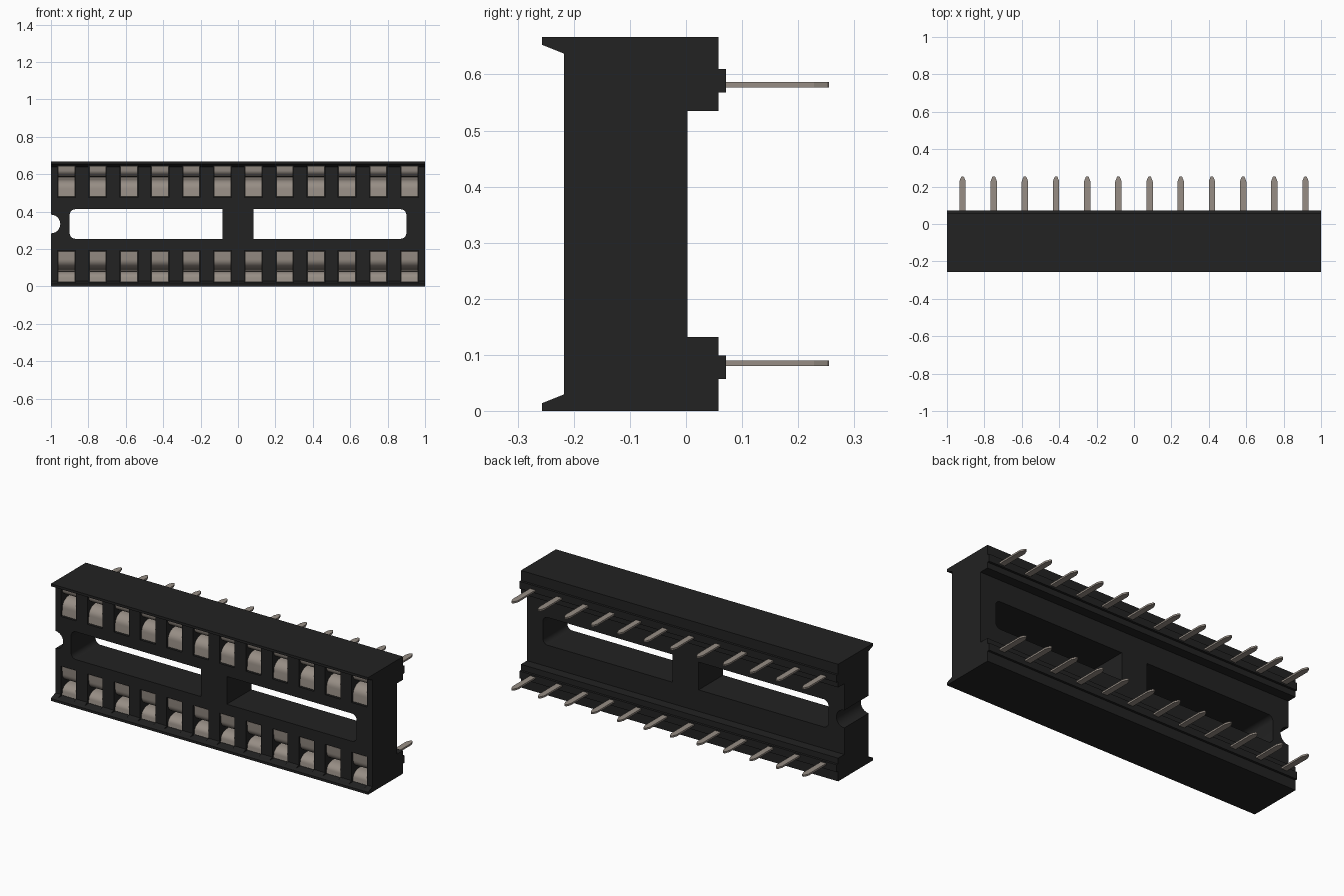
import bpy, bmesh, math

cube = bpy.data.objects.get("Cube")
if cube:
    bpy.data.objects.remove(cube, do_unlink=True)

HEIGHT = 0.667
MID = HEIGHT / 2
COUNT = 12
PITCH = 2 / COUNT
PIN_Z = 0.085
COLUMNS = [-1 + PITCH * (i + 0.5) for i in range(COUNT)]


def material(name, colour):
    mat = bpy.data.materials.new(name)
    mat.use_nodes = True
    mat.diffuse_color = (*colour, 1)
    bsdf = mat.node_tree.nodes["Principled BSDF"]
    bsdf.inputs["Base Color"].default_value = (*colour, 1)
    bsdf.inputs["Roughness"].default_value = 0.6
    return mat


black = material("black plastic", (0.016, 0.016, 0.016))
metal = material("tinned metal", (0.31, 0.27, 0.235))


def prism(bm, points, direction):
    """Extrude a closed 3D outline along a direction."""
    face = bm.faces.new([bm.verts.new(p) for p in points])
    ext = bmesh.ops.extrude_face_region(bm, geom=[face])
    verts = [g for g in ext["geom"] if isinstance(g, bmesh.types.BMVert)]
    bmesh.ops.translate(bm, verts=verts, vec=direction)


def finish(bm, name, mat):
    bmesh.ops.recalc_face_normals(bm, faces=bm.faces[:])
    mesh = bpy.data.meshes.new(name)
    bm.to_mesh(mesh)
    bm.free()
    mesh.materials.append(mat)
    obj = bpy.data.objects.new(name, mesh)
    bpy.context.collection.objects.link(obj)
    return obj


def both_rows(outline):
    """Give a (y, z) outline for the lower row and its mirror for the upper."""
    return [outline, [(y, HEIGHT - z) for y, z in outline]]


def arc(cx, cz, r, start, end, steps=8):
    return [(cx + r * math.cos(math.radians(start + (end - start) * i / steps)),
             cz + r * math.sin(math.radians(start + (end - start) * i / steps)))
            for i in range(steps + 1)]


# Housing: half section mirrored in height, extruded along the length
half = [(-0.217, 0.03), (-0.257, 0.014), (-0.257, 0), (0.058, 0),
        (0.058, 0.057), (0.071, 0.057), (0.071, 0.099), (0.058, 0.099),
        (0.058, 0.132), (0.003, 0.132)]
section = half + [(y, HEIGHT - z) for y, z in reversed(half)]
bm = bmesh.new()
prism(bm, [(-1, y, z) for y, z in section], (2, 0, 0))
housing = finish(bm, "socket_housing", black)

# Cutters: contact pockets, two windows and the end notch
bm = bmesh.new()
pocket = [(-0.3, 0.02), (0, 0.02), (0, 0.192), (-0.3, 0.192)]
for outline in both_rows(pocket):
    for x in COLUMNS:
        prism(bm, [(x - 0.048, y, z) for y, z in outline], (0.096, 0, 0))
z0, z1, r = MID - 0.079, MID + 0.079, 0.03
for side in (-1, 1):
    corners = arc(0.9 - r, z0 + r, r, -90, 0) + arc(0.9 - r, z1 - r, r, 0, 90)
    window = [(0.082, z0)] + corners + [(0.082, z1)]
    prism(bm, [(side * x, -0.4, z) for x, z in window], (0, 0.8, 0))
circle = arc(-1, MID, 0.05, 0, 360, 32)[:-1]
prism(bm, [(x, -0.4, z) for x, z in circle], (0, 0.8, 0))
cutter = finish(bm, "opening_cutter", black)
cutter.hide_render = True

cut = housing.modifiers.new("openings", "BOOLEAN")
cut.object = cutter
cut.operation = "DIFFERENCE"
cut.solver = "EXACT"
bpy.context.view_layer.objects.active = housing
housing.select_set(True)
bpy.ops.object.modifier_apply(modifier=cut.name)
bpy.data.objects.remove(cutter, do_unlink=True)
bpy.ops.object.shade_smooth_by_angle(angle=math.radians(30))
housing.select_set(False)


# Spring contacts: two curved leaves in each pocket, closing on the pin
def leaf_path(edge, bend, inner):
    path = [(-0.208, edge)]
    for i in range(9):
        t = math.radians(90 * i / 8)
        path.append((-0.15 - 0.055 * math.cos(t), bend + (inner - bend) * math.sin(t)))
    return path + [(0, PIN_Z)]


bm = bmesh.new()
for path in (leaf_path(0.188, 0.145, 0.1), leaf_path(0.024, 0.045, 0.078)):
    for outline in both_rows(path):
        for x in COLUMNS:
            rows = [[bm.verts.new((x + s * 0.045, y, z)) for s in (-1, 1)]
                    for y, z in outline]
            for a, b in zip(rows, rows[1:]):
                bm.faces.new((a[0], a[1], b[1], b[0]))
contacts = finish(bm, "spring_contacts", metal)
thick = contacts.modifiers.new("sheet thickness", "SOLIDIFY")
thick.thickness = 0.006
thick.offset = 0
bpy.context.view_layer.objects.active = contacts
contacts.select_set(True)
bpy.ops.object.modifier_apply(modifier=thick.name)
bpy.ops.object.shade_smooth_by_angle(angle=math.radians(35))
contacts.select_set(False)

# Solder pins: flat blades with tapered tips
blade = [(-0.017, 0.02), (0.017, 0.02), (0.017, 0.228), (0.008, 0.251),
         (0.004, 0.255), (-0.004, 0.255), (-0.008, 0.251), (-0.017, 0.228)]
bm = bmesh.new()
for z in (PIN_Z, HEIGHT - PIN_Z):
    for x in COLUMNS:
        prism(bm, [(x + dx, y, z - 0.005) for dx, y in blade], (0, 0, 0.01))
finish(bm, "solder_pins", metal)
